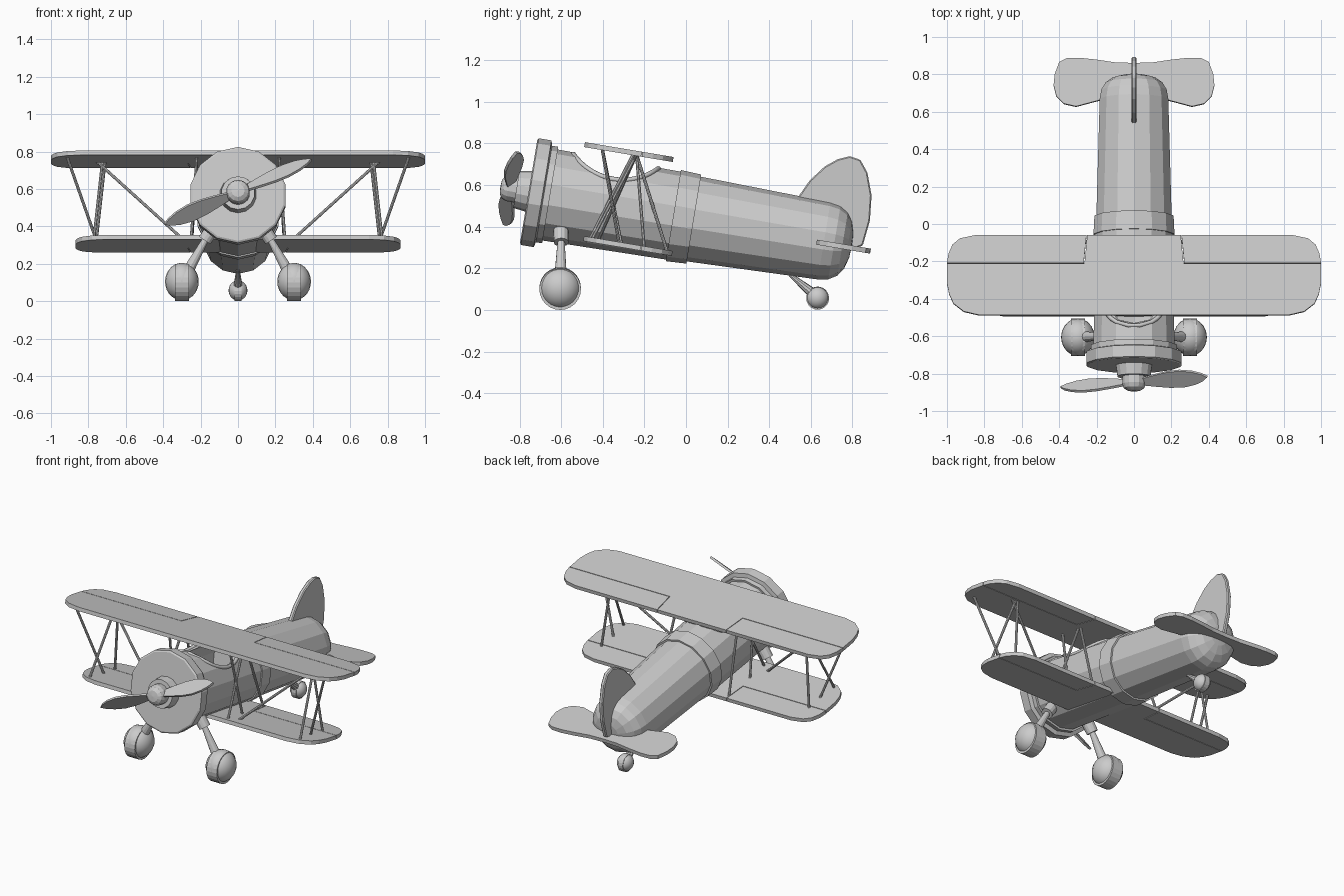
import bpy, bmesh
from math import sin, cos, pi, radians, sqrt, acos
from mathutils import Matrix, Vector

if "Cube" in bpy.data.objects:
    bpy.data.objects.remove(bpy.data.objects["Cube"])

TILT = Matrix.Rotation(radians(-9.5), 4, 'X')   # nose-up stance of the airframe
AX = 0.437                                       # height of fuselage axis before tilting
I = Matrix.Identity(4)


def finish(name, bm, mat=TILT, smooth=False):
    bmesh.ops.remove_doubles(bm, verts=bm.verts, dist=1e-5)
    bmesh.ops.recalc_face_normals(bm, faces=bm.faces)
    bm.transform(mat)
    me = bpy.data.meshes.new(name)
    bm.to_mesh(me)
    bm.free()
    for p in me.polygons:
        p.use_smooth = smooth
    ob = bpy.data.objects.new(name, me)
    bpy.context.collection.objects.link(ob)
    return ob


def lathe(name, prof, n=14, closed=False, smooth=False):
    """Revolve (along, radius) points round the fuselage axis."""
    bm = bmesh.new()
    rings = [[bm.verts.new((r * sin(2 * pi * i / n), u, AX + r * cos(2 * pi * i / n)))
              for i in range(n)] for u, r in prof]
    pairs = list(zip(rings, rings[1:]))
    if closed:
        pairs.append((rings[-1], rings[0]))
    for a, b in pairs:
        for i in range(n):
            bm.faces.new((a[i], a[(i + 1) % n], b[(i + 1) % n], b[i]))
    return finish(name, bm, smooth=smooth)


def plate(name, pts, thick, mat):
    """Flat outline in xy, thickened evenly both ways, then placed by mat."""
    bm = bmesh.new()
    f = bm.faces.new([bm.verts.new((x, y, -thick / 2)) for x, y in pts])
    new = bmesh.ops.extrude_face_region(bm, geom=[f])['geom']
    bmesh.ops.translate(bm, vec=(0, 0, thick),
                        verts=[v for v in new if isinstance(v, bmesh.types.BMVert)])
    return finish(name, bm, mat)


def rod(name, a, b, r1, r2, mat=TILT, n=10):
    a, b = Vector(a), Vector(b)
    d = b - a
    bm = bmesh.new()
    bmesh.ops.create_cone(bm, cap_ends=True, segments=n, radius1=r1, radius2=r2, depth=d.length)
    place = Matrix.Translation((a + b) / 2) @ d.to_track_quat('Z', 'Y').to_matrix().to_4x4()
    return finish(name, bm, mat @ place)


def ball(name, c, r, sx=1):
    bm = bmesh.new()
    bmesh.ops.create_uvsphere(bm, u_segments=20, v_segments=14, radius=r)
    return finish(name, bm, Matrix.Translation(c) @ Matrix.Diagonal((sx, 1, 1, 1)), True)


def both(right):
    """Close a right-half outline with its mirror image."""
    return right + [(-x, y) for x, y in reversed(right) if x > 0]


# Engine cowl, hub collar and spinner
lathe("engine_cowl", [(-.84, 0), (-.84, .25), (-.834, .26), (-.772, .26), (-.765, .235),
                      (-.735, .235), (-.735, 0)])
lathe("hub_collar", [(-.90, 0), (-.90, .09), (-.83, .1), (-.83, 0)])
lathe("spinner", [(-.978, 0), (-.975, .035), (-.962, .055), (-.94, .064), (-.89, .064), (-.89, 0)])

# Hollow forward fuselage with scooped cockpit opening
body = lathe("forward_fuselage", [(-.76, .222), (-.12, .214), (-.12, .196), (-.76, .2)], closed=True)
CU, CV, CR = -.45, .854, .292
cut = rod("cockpit_cutter", (-.5, CU, CV), (.5, CU, CV), CR, CR, n=40)
cut.hide_render = True
mod = body.modifiers.new("cockpit", 'BOOLEAN')
mod.object, mod.operation, mod.solver = cut, 'DIFFERENCE', 'EXACT'
dg = bpy.context.evaluated_depsgraph_get()
cut_mesh = bpy.data.meshes.new_from_object(body.evaluated_get(dg))
body.modifiers.clear()
body.data = cut_mesh
bpy.data.objects.remove(cut)

# Padded cockpit rim following the opening
side, R = [], .214
lim = acos((CV - (AX + R - .002)) / CR)
for k in range(17):
    p = -lim + 2 * lim * k / 16
    v = CV - CR * cos(p)
    side.append((sqrt(max(R * R - (v - AX) ** 2, 0)), CU + CR * sin(p), v))
loop = side + [(-x, y, z) for x, y, z in reversed(side)]
cu = bpy.data.curves.new("cockpit_rim", 'CURVE')
cu.dimensions, cu.bevel_depth, cu.bevel_resolution = '3D', .012, 1
sp = cu.splines.new('POLY')
sp.points.add(len(loop) - 1)
for pt, co in zip(sp.points, loop):
    pt.co = (*co, 1)
sp.use_cyclic_u = True
rim = bpy.data.objects.new("cockpit_rim", cu)
rim.matrix_world = TILT
bpy.context.collection.objects.link(rim)

# Fuselage band and rounded tail
lathe("fuselage_band", [(-.135, .2), (-.135, .222), (-.035, .217), (-.035, .19)], closed=True)
lathe("tail_fuselage", [(-.06, 0), (-.06, .207), (.6, .188), (.65, .179), (.69, .155),
                        (.717, .115), (.732, .06), (.736, 0)])

# Wings, each a main panel with two separate ailerons
def wing(name, s, du, z):
    rear, h = -.18 + du, -.335 + du
    place = TILT @ Matrix.Translation((0, 0, z))
    main = [(.25, rear), (.265, h), (s, h), (s, -.44 + du), (s - .012, -.5 + du),
            (s - .035, -.55 + du), (s - .09, -.593 + du), (s - .17, -.612 + du)]
    plate(name, both(main), .024, place)
    flap = [(.254, rear), (.269, h + .004), (s, h + .004), (s - .008, -.28 + du),
            (s - .03, -.23 + du), (s - .07, -.197 + du), (s - .15, rear)]
    for m, tag in ((1, "right"), (-1, "left")):
        plate(f"{name}_aileron_{tag}", [(m * x, y) for x, y in flap], .024, place)

wing("upper_wing", 1.0, 0, .703)
wing("lower_wing", .87, .07, .257)

# Wing struts: (upper x, y) to (lower x, y)
struts = [((.915, -.40), (.755, -.32)), ((.725, -.235), (.77, -.45)), ((.71, -.235), (.76, -.20)),
          ((.755, -.235), (.30, -.42)), ((.22, -.235), (.25, -.09)), ((.22, -.25), (.25, -.46)),
          ((.22, -.40), (.25, -.31))]
for m, tag in ((1, "right"), (-1, "left")):
    for i, ((x1, y1), (x2, y2)) in enumerate(struts):
        rod(f"strut_{tag}_{i + 1}", (m * x1, (y1 - .118) / .986, .698),
            (m * x2, (y2 - .044) / .986, .262), .008, .008, n=8)

# Two pitched propeller blades
edge = [(.04, .02), (.12, .036), (.2, .05), (.28, .054), (.35, .042), (.4, .022)]
leaf = edge + [(.43, 0)] + [(x, -y) for x, y in reversed(edge)]
for i in range(2):
    plate(f"propeller_blade_{i + 1}", leaf, .014,
          TILT @ Matrix.Translation((0, -.93, AX)) @ Matrix.Rotation(radians(-24 + 180 * i), 4, 'Y')
          @ Matrix.Rotation(radians(45), 4, 'X'))

# Tailplane
tail = [(0, .8), (.1, .803), (.2, .818), (.29, .828), (.36, .826), (.40, .805), (.424, .74),
        (.43, .68), (.415, .62), (.375, .58), (.31, .565), (.18, .6), (0, .62)]
plate("tailplane", both(tail), .024, TILT @ Matrix.Translation((0, 0, .425)))

# Tail fin, drawn in world y and z
fin = [(.53, .53), (.595, .623), (.667, .69), (.73, .725), (.787, .739), (.838, .722), (.872, .66),
       (.892, .55), (.884, .43), (.85, .31), (.80, .29), (.66, .40)]
stand = Matrix(((0, 0, 1, 0), (1, 0, 0, 0), (0, 1, 0, 0), (0, 0, 0, 1)))
f = plate("tail_fin", fin, .028, stand)
f.modifiers.new("soft_edges", 'BEVEL').width = .006

# Main landing gear with ball-shaped wheel fairings
for m, tag in ((1, "right"), (-1, "left")):
    rod(f"leg_socket_{tag}", (m * .12, -.6, .41), (m * .178, -.6, .325), .038, .036, I, 14)
    rod(f"leg_{tag}", (m * .165, -.6, .345), (m * .268, -.603, .16), .016, .03, I, 12)
    ball(f"wheel_fairing_{tag}", (m * .3, -.605, .105), .1, .9)
    rod(f"tyre_{tag}", (m * .262, -.605, .1), (m * .338, -.605, .1), .1, .1, I, 24)

# Tail wheel
rod("tail_leg", (0, .50, .17), (0, .615, .075), .009, .026, I)
ball("tail_wheel_fairing", (0, .633, .058), .054, .93)
rod("tail_tyre", (-.018, .633, .056), (.018, .633, .056), .055, .055, I, 20)
